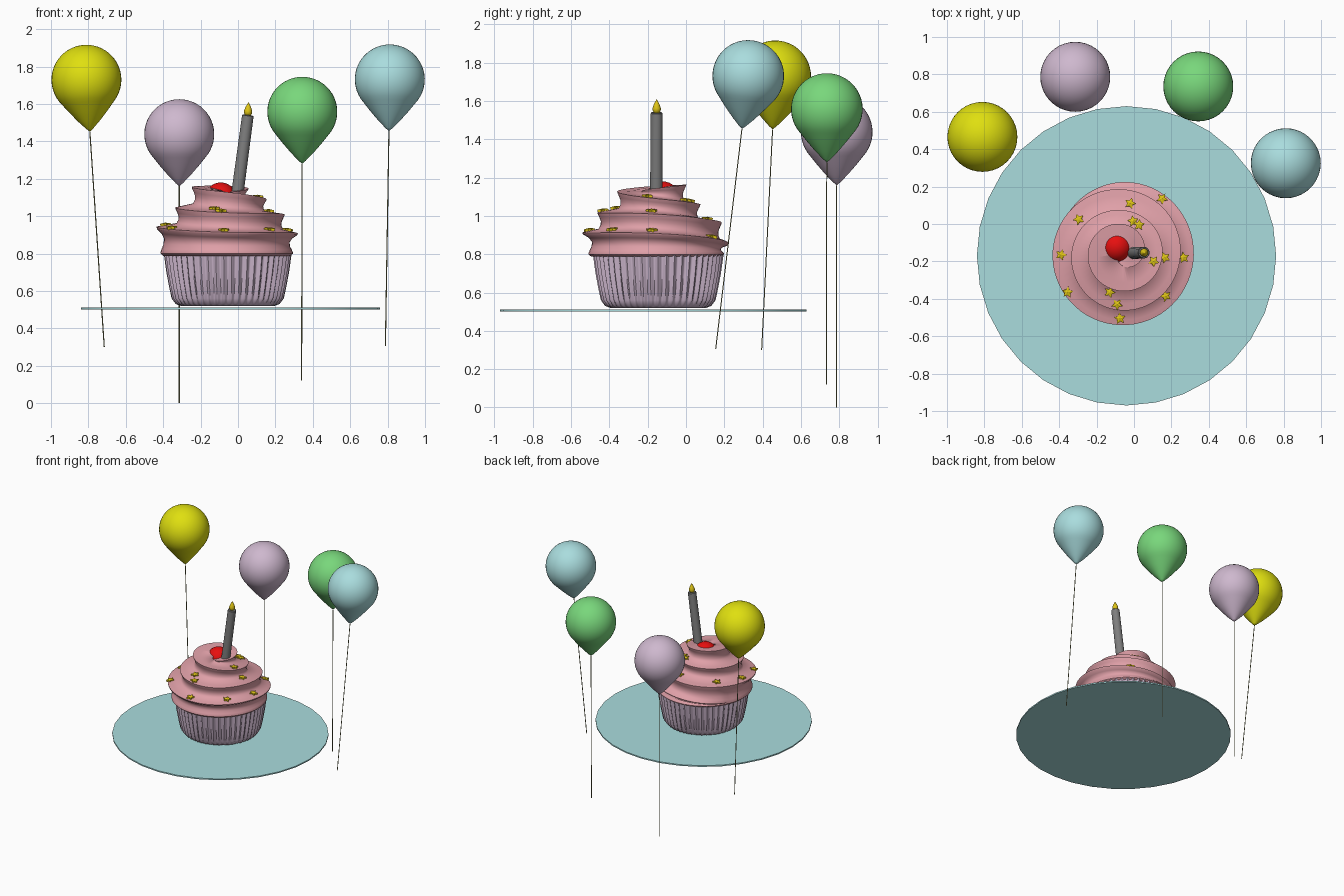
import bpy, bmesh, math
from mathutils import Vector
from mathutils.bvhtree import BVHTree

if "Cube" in bpy.data.objects:
    bpy.data.objects.remove(bpy.data.objects["Cube"])


def mat(name, r, g, b):
    m = bpy.data.materials.new(name)
    m.diffuse_color = (r, g, b, 1)
    m.use_nodes = True
    m.node_tree.nodes["Principled BSDF"].inputs["Base Color"].default_value = m.diffuse_color
    return m


PINK = mat("frosting pink", .74, .35, .39)
MAUVE = mat("mauve", .62, .48, .62)
TEAL = mat("pale teal", .40, .72, .73)
YELLOW = mat("yellow", .74, .74, .005)
GREEN = mat("green", .19, .68, .20)
RED = mat("cherry red", .80, .005, .005)
GREY = mat("candle grey", .21, .21, .21)
GOLD = mat("gold", .74, .56, .008)
OLIVE = mat("string olive", .30, .30, .14)


def make(name, verts, faces, m, angle=None):
    me = bpy.data.meshes.new(name)
    me.from_pydata([tuple(v) for v in verts], [], faces)
    bm = bmesh.new()
    bm.from_mesh(me)
    bmesh.ops.remove_doubles(bm, verts=bm.verts, dist=1e-5)
    bmesh.ops.recalc_face_normals(bm, faces=bm.faces)
    bm.to_mesh(me)
    bm.free()
    ob = bpy.data.objects.new(name, me)
    bpy.context.collection.objects.link(ob)
    me.materials.append(m)
    if angle:
        bpy.ops.object.select_all(action='DESELECT')
        bpy.context.view_layer.objects.active = ob
        ob.select_set(True)
        bpy.ops.object.shade_smooth_by_angle(angle=math.radians(angle))
    return ob


def lathe(name, profile, m, base, axis=(0, 0, 1), seg=32, angle=40, ripple=None):
    """Revolve (radius, height) points about an axis through base."""
    q = Vector((0, 0, 1)).rotation_difference(Vector(axis).normalized())
    verts, faces = [], []
    for j, (r, h) in enumerate(profile):
        for i in range(seg):
            a = 2 * math.pi * i / seg
            rr = r + (ripple(a, h) if ripple and r > 0 else 0)
            verts.append(Vector(base) + q @ Vector((rr * math.cos(a), rr * math.sin(a), h)))
            if j:
                k = (i + 1) % seg
                faces.append(((j - 1) * seg + i, (j - 1) * seg + k, j * seg + k, j * seg + i))
    return make(name, verts, faces, m, angle)


# Plate
lathe("plate", [(0, 0), (.8, 0), (.8, .01), (0, .01)], TEAL, (-.04, -.17, .502), seg=32, angle=30)

# Pleated paper case
CX, CY = -.06, -.155
lathe("paper_case", [(0, .52), (.25, .52), (.275, .53), (.292, .56), (.305, .62), (.32, .70),
                     (.334, .80), (.30, .805), (0, .805)], MAUVE, (CX + .005, CY + .01, 0),
      seg=300, angle=60,
      ripple=lambda a, h: .008 * math.cos(50 * a) * min(1, max(0, (h - .52) / .03)))

# Frosting: one ribbon winding clockwise up to the middle (turn, radius, height of its lip)
LIP = [(-1, .353, .80), (0, .356, .805), (.17, .385, .86), (.42, .378, .915), (.67, .388, .91),
       (.92, .378, .945), (1.17, .34, .965), (1.42, .305, 1.015), (1.67, .312, 1.015),
       (1.92, .275, 1.05), (2.17, .225, 1.06), (2.42, .212, 1.09), (2.67, .205, 1.13),
       (2.92, .188, 1.16), (3.17, .155, 1.165), (3.6, .085, 1.13), (4, 0, 1.10), (6, 0, 1.10)]


def lip_raw(t):
    t = max(-1, min(5.9, t))
    for a, b in zip(LIP, LIP[1:]):
        if t <= b[0]:
            f = (t - a[0]) / (b[0] - a[0])
            return a[1] + f * (b[1] - a[1]), a[2] + f * (b[2] - a[2])


def lip(t):
    s = [lip_raw(t + d * .03) for d in range(-3, 4)]
    return sum(p[0] for p in s) / 7, sum(p[1] for p in s) / 7


def ribbon_section(t):
    (r0, z0), (r1, z1) = lip(t), lip(t + 1)
    if t < 0:
        z0, r0 = .80, .354
    d, m, dz = min(1, r1 / .1), min(r0, r1), z1 - z0
    e = min(1, abs(dz) / .06)
    pts = [(r0, z0), (r0 + (m - r0) * .35, z0 + .06 * dz), (m - .006 * d * e, z0 + .18 * dz),
           (m - .016 * d * e, z0 + .36 * dz), (m - .018 * d * e, z0 + .56 * dz),
           (m - .010 * d * e + .3 * (r1 - m), z0 + .76 * dz),
           (r1 - .002 * d * e, z0 + .92 * dz), (r1, z1)]
    return [(max(0, r), z) for r, z in pts]


verts, faces, N = [], [], 64
for i in range(5 * N + 1):
    t = -1 + i / N
    a = math.radians(150) - 2 * math.pi * t
    sec = [(0, .795), (.32, .785)] if t <= 0 else []
    sec = ribbon_section(t)
    for r, z in sec:
        verts.append(Vector((CX + r * math.cos(a), CY + r * math.sin(a), z)))
    if i:
        b = i * 8
        faces += [(b - 8 + k, b + k, b + k + 1, b - 7 + k) for k in range(7)]
frosting = make("frosting_swirl", verts, faces, PINK, 75)
lathe("frosting_base", [(0, .80), (.31, .787), (.34, .788), (.354, .80), (.34, .82), (0, .82)],
      PINK, (CX, CY, 0), seg=64, angle=60)

# Cherry
def arc(r, a0, a1, n):
    return [(r * math.cos(math.radians(a0 + (a1 - a0) * i / n)),
             r * math.sin(math.radians(a0 + (a1 - a0) * i / n))) for i in range(n + 1)]


lathe("cherry", arc(.085, -90, 90, 16), RED, (-.092, -.12, 1.095), angle=60)

# Leaning candle and flame
foot, tip = Vector((-.01, -.155, 1.07)), Vector((.053, -.153, 1.54))
L = (tip - foot).length
lathe("candle", [(0, 0), (.033, 0), (.031, L - .004), (.028, L), (0, L)], GREY, foot, tip - foot,
      seg=20, angle=30)
lathe("flame", [(0, -.008), (.013, -.004), (.021, .01), (.022, .022), (.016, .04), (.007, .058),
                (0, .07)], GOLD, tip, (.05, 0, 1), seg=16, angle=60)

# Star sprinkles dropped on the frosting
bm = bmesh.new()
bm.from_mesh(frosting.data)
tree = BVHTree.FromBMesh(bm)
SPOTS = [(-.02, .11), (.15, .135), (-.295, .025), (-.005, .015), (.027, -.005), (-.39, -.165),
         (.105, -.2), (.165, -.18), (.265, -.18), (-.355, -.365), (-.13, -.365), (-.09, -.43),
         (.17, -.385), (-.075, -.505)]
for n, (x, y) in enumerate(SPOTS):
    hit, nor, _, _ = tree.ray_cast(Vector((x, y, 2)), Vector((0, 0, -1)))
    if hit is None:
        continue
    if nor.z < 0:
        nor = -nor
    q = Vector((0, 0, 1)).rotation_difference((nor * .4 + Vector((0, 0, .6))).normalized())
    ring = [((.031 if k % 2 == 0 else .016) * math.cos(k * math.pi / 5 + n),
             (.031 if k % 2 == 0 else .016) * math.sin(k * math.pi / 5 + n)) for k in range(10)]
    v = [hit + q @ Vector((px, py, h)) for h in (-.006, .010) for px, py in ring]
    v += [hit + q @ Vector((0, 0, .015))]
    f = [tuple(range(9, -1, -1))]
    for k in range(10):
        j = (k + 1) % 10
        f += [(k, j, 10 + j, 10 + k), (10 + k, 10 + j, 20)]
    make("star_sprinkle_%d" % (n + 1), v, f, GOLD)
bm.free()

# Balloons: knot point and lower string end give the lean
BALLOON = [(0, 0), (.018, .015), (.058, .056), (.103, .108)]
BALLOON += [(r, h + .278) for r, h in arc(.187, -42, 90, 18)]
for name, m, knot, end in [
        ("yellow", YELLOW, (-.792, .452, 1.452), (-.715, .395, .30)),
        ("mauve", MAUVE, (-.314, .787, 1.16), (-.314, .787, 0)),
        ("green", GREEN, (.343, .735, 1.28), (.340, .733, .12)),
        ("blue", TEAL, (.807, .292, 1.455), (.788, .155, .305))]:
    up = Vector(knot) - Vector(end)
    lathe(name + "_balloon", BALLOON, m, knot, up, seg=40, angle=60)
    lathe(name + "_string", [(0, 0), (.003, 0), (.003, up.length), (0, up.length)], OLIVE, end, up,
          seg=6, angle=70)
